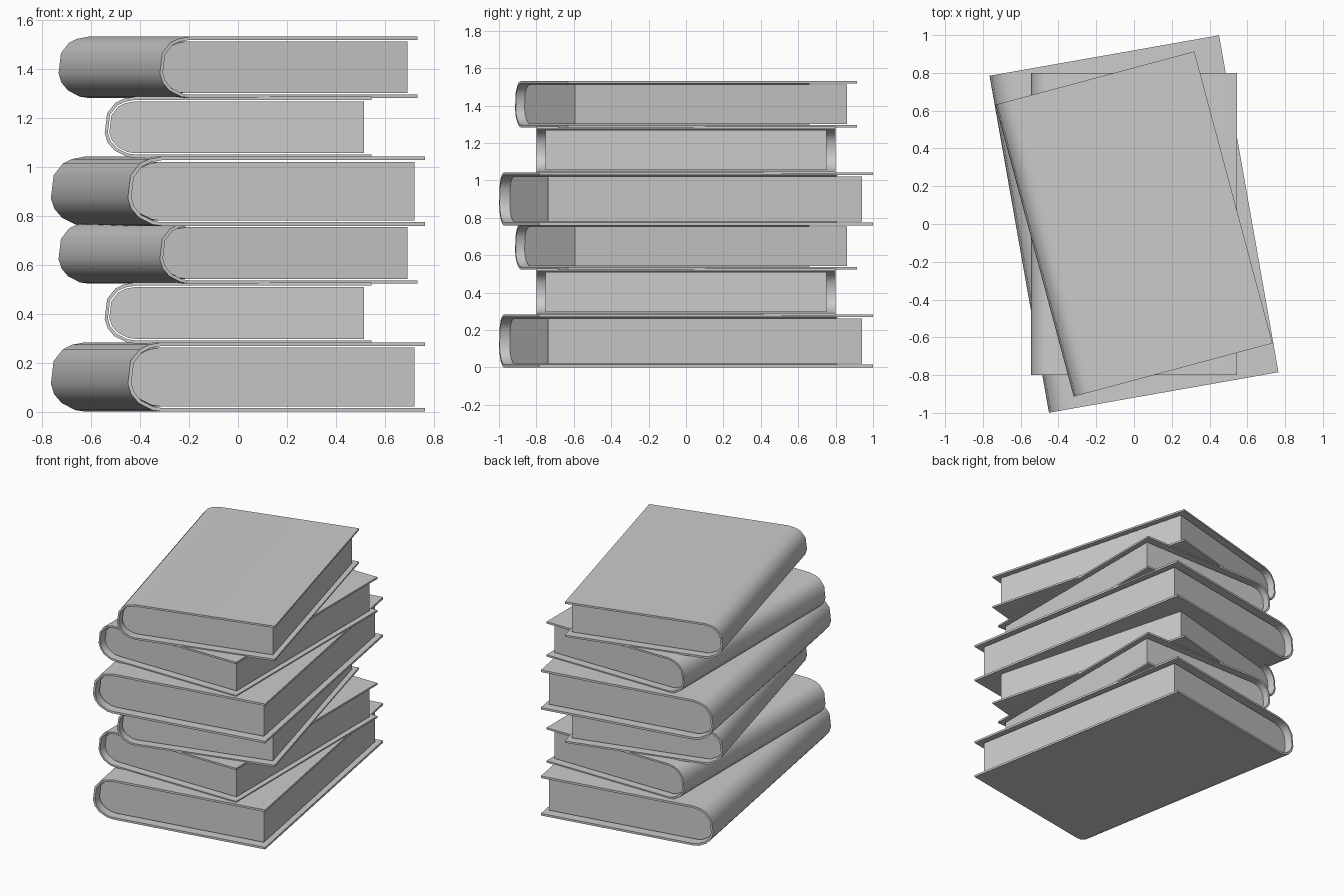
import bpy, bmesh, math

if "Cube" in bpy.data.objects:
    bpy.data.objects.remove(bpy.data.objects["Cube"])

W, D, H = 1.09, 1.60, 0.25      # base book size
T = 0.013                       # cover thickness
R = 0.125                       # spine depth

# rounded spine: (distance from spine face, height fraction), top to bottom
SPINE = [(R, 1.0), (0.078, 0.965), (0.044, 0.9), (0.010, 0.73), (0.0, 0.40),
         (0.012, 0.25), (0.04, 0.12), (0.09, 0.02), (R, 0.0)]


def arc(inset):
    """Spine curve shrunk evenly towards the middle of the book."""
    k = 1 - inset / R
    return [(-W / 2 + R + (x - R) * k, H / 2 + (z - 0.5) * H * k) for x, z in SPINE]


def extrude(name, profile, depth, place):
    """Extrude an x-z profile along y and put it in the stack."""
    z, angle, scale = place
    bm = bmesh.new()
    face = bm.faces.new([bm.verts.new((x, -depth / 2, h)) for x, h in profile])
    res = bmesh.ops.extrude_face_region(bm, geom=[face])
    verts = [g for g in res["geom"] if isinstance(g, bmesh.types.BMVert)]
    bmesh.ops.translate(bm, verts=verts, vec=(0, depth, 0))
    bmesh.ops.recalc_face_normals(bm, faces=bm.faces)
    mesh = bpy.data.meshes.new(name)
    bm.to_mesh(mesh)
    bm.free()
    ob = bpy.data.objects.new(name, mesh)
    bpy.context.collection.objects.link(ob)
    ob.location.z = z
    ob.rotation_euler.z = math.radians(angle)
    ob.scale = (scale,) * 3
    bpy.ops.object.select_all(action='DESELECT')
    ob.select_set(True)
    bpy.context.view_layer.objects.active = ob
    bpy.ops.object.shade_smooth_by_angle(angle=math.radians(40))


def book(number, place):
    outer, inner, block = arc(0), arc(T), arc(T + 0.006)
    # cover: C-shaped shell open at the fore edge
    shell = [(W / 2, H)] + outer + [(W / 2, 0), (W / 2, T)] + inner[::-1] + [(W / 2, H - T)]
    extrude(f"book_{number}_cover", shell, D, place)
    # page block: inset from the cover edges
    edge = W / 2 - 0.03
    pages = [(edge, block[0][1])] + block + [(edge, block[-1][1])]
    extrude(f"book_{number}_pages", pages, D - 0.095, place)


# three books (height, turn, size), stacked twice
for layer in range(2):
    base = layer * 0.755
    for i, (z, angle, scale) in enumerate([(0.004, 10, 1.132), (0.282, 0, 1.0), (0.527, 15, 1.0)]):
        book(layer * 3 + i + 1, (max(0, z + base - (0.004 if not layer else 0)), angle, scale))
